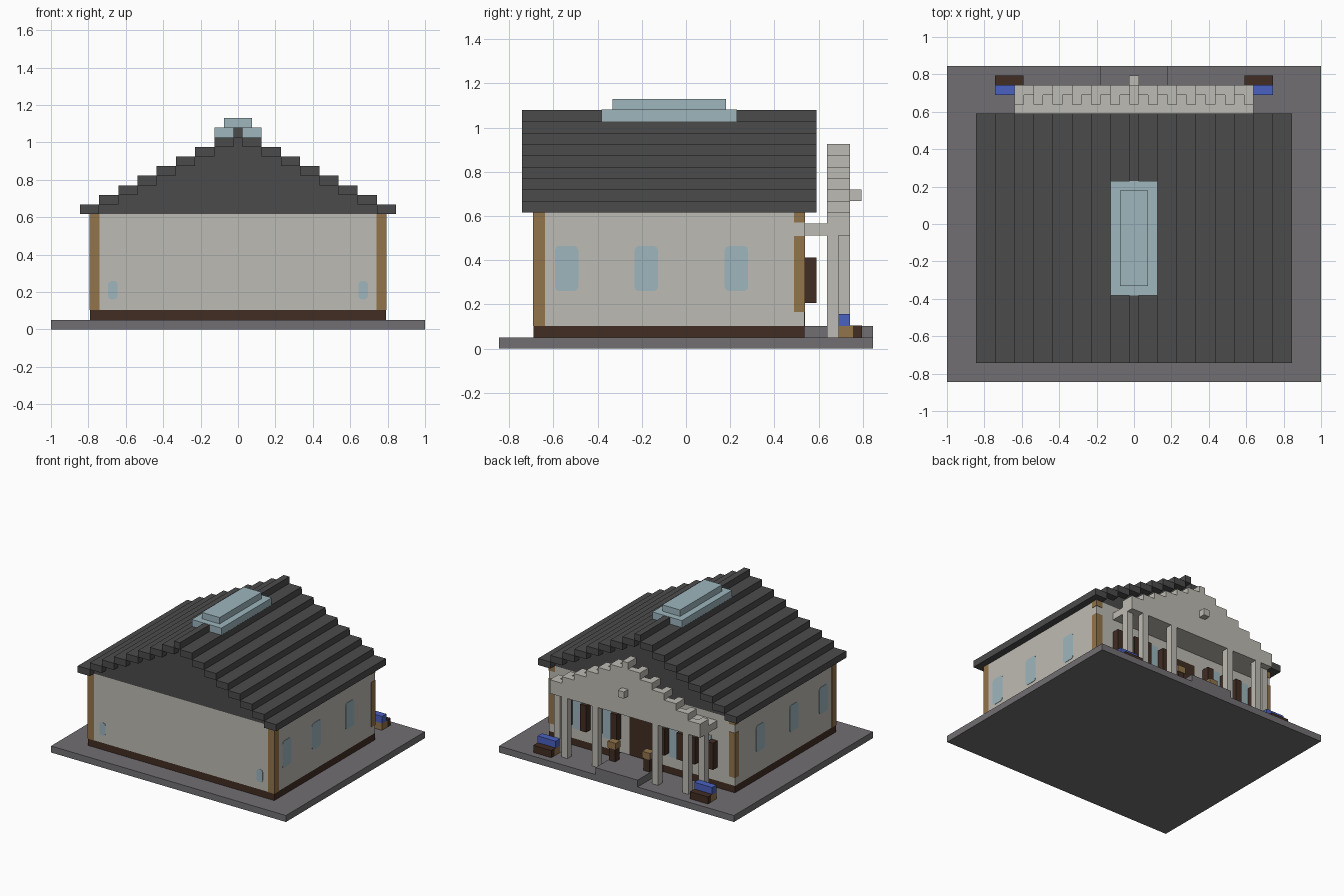
import bpy, bmesh
from mathutils import Vector

if "Cube" in bpy.data.objects:
    bpy.data.objects.remove(bpy.data.objects["Cube"], do_unlink=True)


def material(name, rgb):
    linear = [((c / 255 + 0.055) / 1.055) ** 2.4 for c in rgb] + [1]
    m = bpy.data.materials.new(name)
    m.use_nodes = True
    m.diffuse_color = linear
    m.node_tree.nodes["Principled BSDF"].inputs["Base Color"].default_value = linear
    return m


STONE = material("paving_grey", (114, 111, 115))
ROOF = material("roof_charcoal", (75, 75, 75))
WALL = material("plaster_cream", (190, 187, 179))
DARK = material("dark_wood", (65, 45, 35))
TAN = material("light_wood", (146, 117, 75))
BLUE = material("cushion_blue", (74, 97, 192))
GLASS = material("pale_glass", (157, 182, 190))


def part(name, mat, boxes, mirror=False, round_axis=None):
    """One object from boxes given as (x0, x1, y0, y1, z0, z1)."""
    bm = bmesh.new()
    if mirror:
        boxes = boxes + [(-b[1], -b[0], *b[2:]) for b in boxes]
    for x0, x1, y0, y1, z0, z1 in boxes:
        verts = bmesh.ops.create_cube(bm, size=1)["verts"]
        for v in verts:
            v.co = Vector(((x0 + x1) / 2 + v.co.x * (x1 - x0),
                           (y0 + y1) / 2 + v.co.y * (y1 - y0),
                           (z0 + z1) / 2 + v.co.z * (z1 - z0)))
        if round_axis is not None:
            # round the corners of a thin plate
            across = [i for i in range(3) if i != round_axis]
            edges = [e for e in {e for v in verts for e in v.link_edges}
                     if all(abs(e.verts[0].co[i] - e.verts[1].co[i]) < 1e-5 for i in across)]
            bmesh.ops.bevel(bm, geom=edges, offset=0.02, segments=2,
                            profile=0.5, affect='EDGES')
    mesh = bpy.data.meshes.new(name)
    bm.to_mesh(mesh)
    bm.free()
    mesh.materials.append(mat)
    ob = bpy.data.objects.new(name, mesh)
    bpy.context.collection.objects.link(ob)
    return ob


S = 0.0513                      # one building block
FRONT, BACK, SIDE = -0.69, 0.535, 0.792
EAVE = 0.617

# Ground, walkway and main body
part("paving_base", STONE, [(-1, 1, -0.845, 0.845, 0, 0.05)])
part("walkway", STONE, [(-0.18, 0.18, BACK, 0.845, 0.05, 0.103)])
part("plinth", DARK, [(-SIDE, SIDE, FRONT, BACK, 0.05, 0.103)])
part("walls", WALL, [(-SIDE, SIDE, FRONT, BACK, 0.103, EAVE)])

# Corner posts sit just proud of the walls
e = 0.003
part("front_corner_posts", TAN,
     [(SIDE - S, SIDE + e, FRONT - e, FRONT + S, 0.103, EAVE)], mirror=True)
part("back_corner_posts", TAN,
     [(SIDE - S, SIDE + e, BACK - 0.047, BACK + e, 0.165, 0.51),
      (SIDE - S, SIDE + e, BACK - 0.047, BACK + e, 0.57, EAVE)], mirror=True)

# Stepped roof with recessed gables
edges = [0.845 - 2 * S * i for i in range(9)] + [0]
roof, gable = [], []
for i in range(9):
    z0, z1 = EAVE + i * S, EAVE + (i + 1) * S
    outer, inner = edges[i], edges[i + 1]
    if inner > 0:
        roof.append((inner, outer, -0.742, 0.59, z0, z1))
        gable.append((-inner, inner, FRONT, BACK, z0, z1))
part("roof_steps", ROOF, roof, mirror=True)
part("gable_fill", ROOF, gable)
part("roof_ridge", ROOF, [(-edges[8], edges[8], -0.742, 0.59, EAVE + 8 * S, EAVE + 9 * S)])

# Skylight over the ridge
part("skylight", GLASS, [(-0.126, 0.126, -0.382, 0.23, 1.027, 1.081),
                         (-0.076, 0.076, -0.332, 0.18, 1.081, 1.13)])

# Flat windows with rounded corners
part("side_windows", GLASS,
     [(SIDE - e, SIDE + e, y - 0.053, y + 0.053, 0.26, 0.465) for y in (-0.54, -0.18, 0.228)],
     mirror=True, round_axis=0)
part("front_windows", GLASS,
     [(0.643, 0.695, FRONT - e, FRONT + e, 0.16, 0.26)], mirror=True, round_axis=1)

# Porch wall: shuttered windows and door
shutters, panes = [], []
for x in (0.54, 0.282):
    panes.append((x - S, x + S, BACK - e, BACK + e, 0.18, 0.44))
    for s in (x - 2 * S, x + S):
        shutters.append((s, s + S, BACK, 0.59, 0.207, 0.412))
part("porch_windows", GLASS, panes, mirror=True)
part("shutters", DARK, shutters, mirror=True)
part("door", DARK, [(-0.103, 0.103, BACK - e, BACK + e, 0.103, 0.412)])

# Porch ceiling, columns and stepped pediment
part("porch_ceiling", WALL, [(-0.64, 0.64, BACK, 0.69, 0.512, 0.566)])
part("porch_columns", WALL,
     [(0.59, 0.64, 0.637, 0.69, 0.05, 0.513),
      (0.49, 0.54, 0.69, 0.742, 0.05, 0.513),
      (0.23, 0.282, 0.69, 0.742, 0.05, 0.513)], mirror=True)
pediment = [(-0.64, 0.64, 0.69, 0.742, 0.512, 0.566)]
teeth = []
for i in range(7):
    half = 0.64 - 2 * S * i
    z0, z1 = 0.566 + i * S, 0.566 + (i + 1) * S
    pediment.append((-half, half, 0.69, 0.742, z0, z1))
    teeth.append((max(half - S, 0), half, 0.638, 0.69, z0, z1))
part("pediment", WALL, pediment)
part("pediment_teeth", WALL, teeth, mirror=True)
part("pediment_knob", WALL, [(-S / 2, S / 2, 0.742, 0.793, 0.668, 0.72)])

# Planters flanking the door
part("planter_stands", DARK, [(0.12, 0.172, 0.64, 0.69, 0.103, 0.2)], mirror=True)
part("planter_tops", TAN, [(0.112, 0.18, 0.638, 0.695, 0.2, 0.25)], mirror=True)

# Benches at the porch ends
part("bench_bases", TAN, [(0.59, 0.743, 0.69, 0.755, 0.05, 0.103)], mirror=True)
part("bench_fronts", DARK, [(0.59, 0.743, 0.755, 0.795, 0.05, 0.103),
                            (0.59, 0.743, 0.742, 0.795, 0.1, 0.105)], mirror=True)
part("bench_cushions", BLUE, [(0.59, 0.743, 0.69, 0.742, 0.103, 0.157)], mirror=True)
